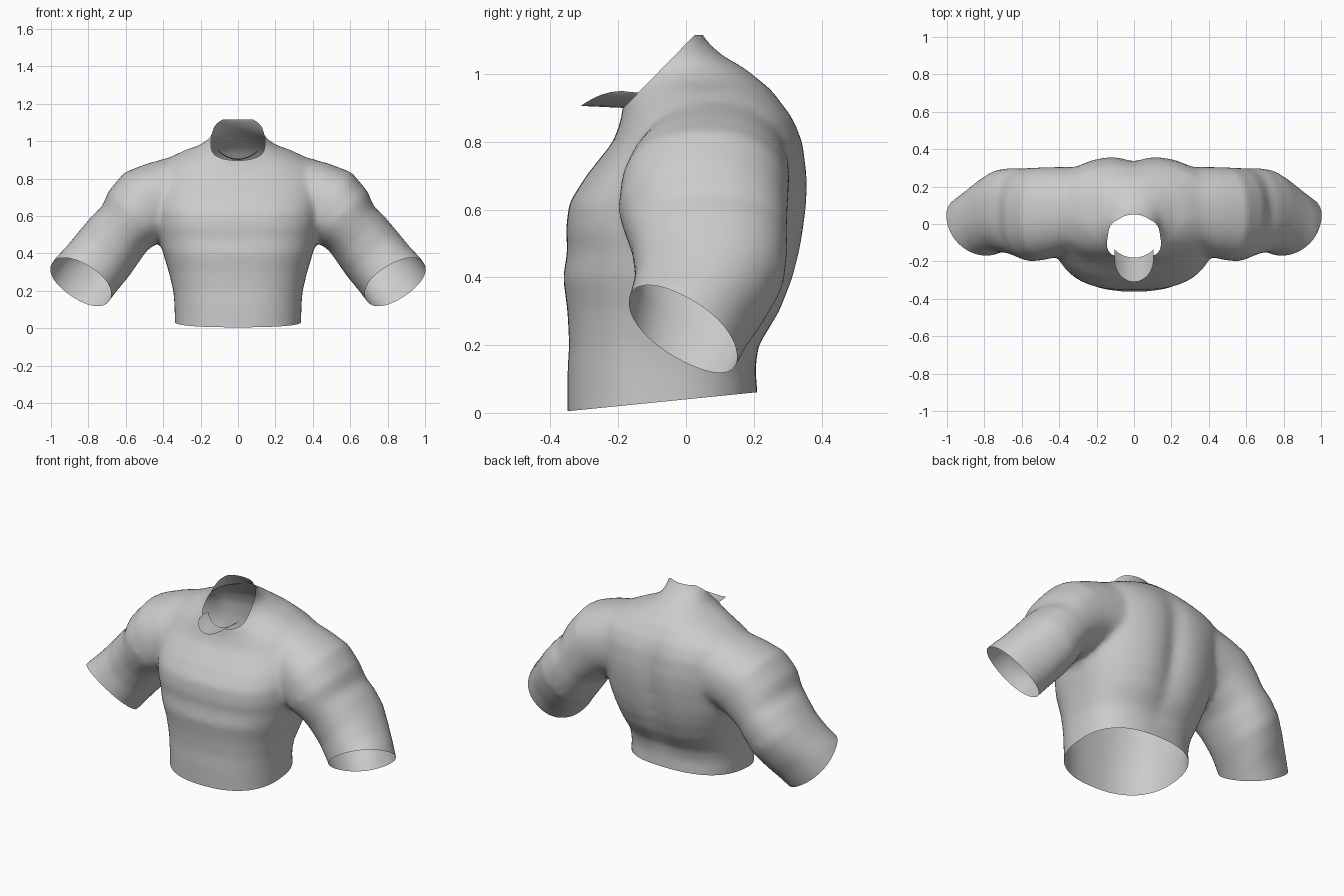
import bpy, bmesh, math
from mathutils import Vector

if "Cube" in bpy.data.objects:
    bpy.data.objects.remove(bpy.data.objects["Cube"])

grey = bpy.data.materials.new("plain_grey")
grey.diffuse_color = (0.6, 0.6, 0.6, 1)
grey.use_nodes = True
grey.node_tree.nodes["Principled BSDF"].inputs["Base Color"].default_value = grey.diffuse_color
N = 48


def loft(bm, rings):
    """Closed tube through rings of equal point count."""
    rows = [[bm.verts.new(p) for p in r] for r in rings]
    for a, b in zip(rows, rows[1:]):
        for i in range(len(a)):
            j = (i + 1) % len(a)
            bm.faces.new((a[i], a[j], b[j], b[i]))
    bm.faces.new(rows[0])
    bm.faces.new(rows[-1])


def spow(v, e):
    return math.copysign(abs(v) ** e, v)


def trunk_ring(z, hw, front, back, ef):
    """Rounded section (ef shapes its front) with a spine groove at the back."""
    cy, hy, ring = (front + back) / 2, (back - front) / 2, []
    for i in range(N):
        a = 2 * math.pi * i / N
        e = ef if math.sin(a) < 0 else (0.8 if z < 1 else 1.0)
        x, y = hw * spow(math.cos(a), e), hy * spow(math.sin(a), e)
        if y > 0:
            y -= 0.035 * math.exp(-(x / 0.07) ** 2) * max(0, 1 - ((z - 0.55) / 0.4) ** 2)
        ring.append(Vector((x, cy + y, z)))
    return ring


def arm_ring(side, x, y, z, hu, hv, tilt):
    """Section across the arm: u is leaned outward by tilt degrees, v runs along y."""
    t = math.radians(tilt)
    u = Vector((math.sin(t), 0, math.cos(t)))
    ring = []
    for i in range(N):
        a = 2 * math.pi * i / N
        p = Vector((x, y, z)) + u * hu * spow(math.cos(a), 0.9)
        p.y += hv * spow(math.sin(a), 0.9)
        ring.append(Vector((p.x * side, p.y, p.z)))
    return ring


# trunk sections: height, half width, front y, back y, front shape
trunk = [(-0.06, .338, -.35, .212, .85), (.05, .338, -.35, .212, .85),
         (.13, .34, -.35, .205, .85), (.2, .346, -.345, .22, .82), (.3, .37, -.35, .285, .8),
         (.4, .40, -.363, .325, .78), (.48, .42, -.35, .345, .76), (.54, .43, -.355, .355, .74),
         (.62, .44, -.345, .365, .74), (.7, .45, -.295, .365, .76), (.8, .455, -.215, .35, .8),
         (.87, .43, -.19, .32, .95), (.915, .36, -.187, .285, 1.15),
         (.95, .29, -.185, .255, 1.3), (.98, .205, -.183, .22, 1.25), (1.02, .145, -.182, .17, 1.0),
         (1.06, .134, -.182, .1, 1.0), (1.12, .132, -.182, .042, 1.0), (1.2, .132, -.182, .04, 1.0)]
# arm sections: centre x, y, z, half height, half depth, tilt
arm = [(.16, .08, .71, .2, .2, 8), (.30, .08, .71, .215, .225, 12),
       (.41, .065, .69, .205, .24, 22), (.49, .055, .66, .21, .248, 34),
       (.55, .05, .60, .195, .25, 47), (.605, .06, .535, .167, .238, 47),
       (.65, .07, .485, .175, .23, 47), (.715, .07, .40, .18, .22, 47),
       (.785, .035, .315, .18, .205, 47), (.84, -.005, .25, .185, .197, 47),
       (.95, -.085, .10, .182, .195, 47), (1.02, -.135, .0, .18, .195, 47)]

bm = bmesh.new()
loft(bm, [trunk_ring(*s) for s in trunk])
for side in (1, -1):
    loft(bm, [arm_ring(side, *s) for s in arm])
bmesh.ops.recalc_face_normals(bm, faces=bm.faces[:])
me = bpy.data.meshes.new("torso")
bm.to_mesh(me)
bm.free()
torso = bpy.data.objects.new("torso", me)
bpy.context.collection.objects.link(torso)

# blend trunk and arms into one skin
rm = torso.modifiers.new("blend", 'REMESH')
rm.mode = 'VOXEL'
rm.voxel_size = 0.018
sm = torso.modifiers.new("soften", 'SMOOTH')
sm.factor = 0.5
sm.iterations = 8
dg = bpy.context.evaluated_depsgraph_get()
skin = bpy.data.meshes.new_from_object(torso.evaluated_get(dg))
torso.modifiers.clear()
torso.data = skin
skin.name = "torso"

# open the waist, neck and arm ends
bm = bmesh.new()
bm.from_mesh(skin)


def cut(co, no, test):
    co, no = Vector(co), Vector(no).normalized()
    faces = [f for f in bm.faces if test(f.calc_center_median())]
    geom = set(faces)
    for f in faces:
        geom.update(f.edges)
        geom.update(f.verts)
    bmesh.ops.bisect_plane(bm, geom=list(geom), plane_co=co, plane_no=no, dist=1e-5)
    gone = [f for f in bm.faces if test(f.calc_center_median())
            and (f.calc_center_median() - co).dot(no) > 1e-5]
    bmesh.ops.delete(bm, geom=gone, context='FACES')


cut((0, -.35, .005), (0, .1, -1), lambda c: c.z < .15 and abs(c.x) < .45)
cut((0, -.18, .905), (0, -.716, .70), lambda c: c.z > .86 and abs(c.x) < .2)
cut((0, 0, 1.115), (0, 0, 1), lambda c: c.z > 1)
for s in (1, -1):
    cut((.84 * s, -.01, .25), (.46 * s, -.50, -.73), lambda c: c.x * s > .58)
bm.to_mesh(skin)
bm.free()

# collar flap: thin dished tongue in front of the neck
bm = bmesh.new()
rows, W, R = [], 12, 6
for i in range(W + 1):
    x = 0.105 * math.sin(math.pi * (i / W - 0.5))
    y0 = -.065 - .115 * math.sqrt(1 - (x / .132) ** 2)
    y1 = -.19 - .12 * math.sqrt(max(0, 1 - (x / .105) ** 2))
    rows.append([bm.verts.new((x, y0 + (y1 - y0) * j / R,
                               .9 + 4 * x * x + .006 * j / R)) for j in range(R + 1)])
for a, b in zip(rows, rows[1:]):
    for j in range(R):
        bm.faces.new((a[j], a[j + 1], b[j + 1], b[j]))
bmesh.ops.recalc_face_normals(bm, faces=bm.faces[:])
me = bpy.data.meshes.new("collar_flap")
bm.to_mesh(me)
bm.free()
flap = bpy.data.objects.new("collar_flap", me)
bpy.context.collection.objects.link(flap)

for ob in (torso, flap):
    ob.data.materials.clear()
    ob.data.materials.append(grey)
    for p in ob.data.polygons:
        p.use_smooth = True
        p.material_index = 0
